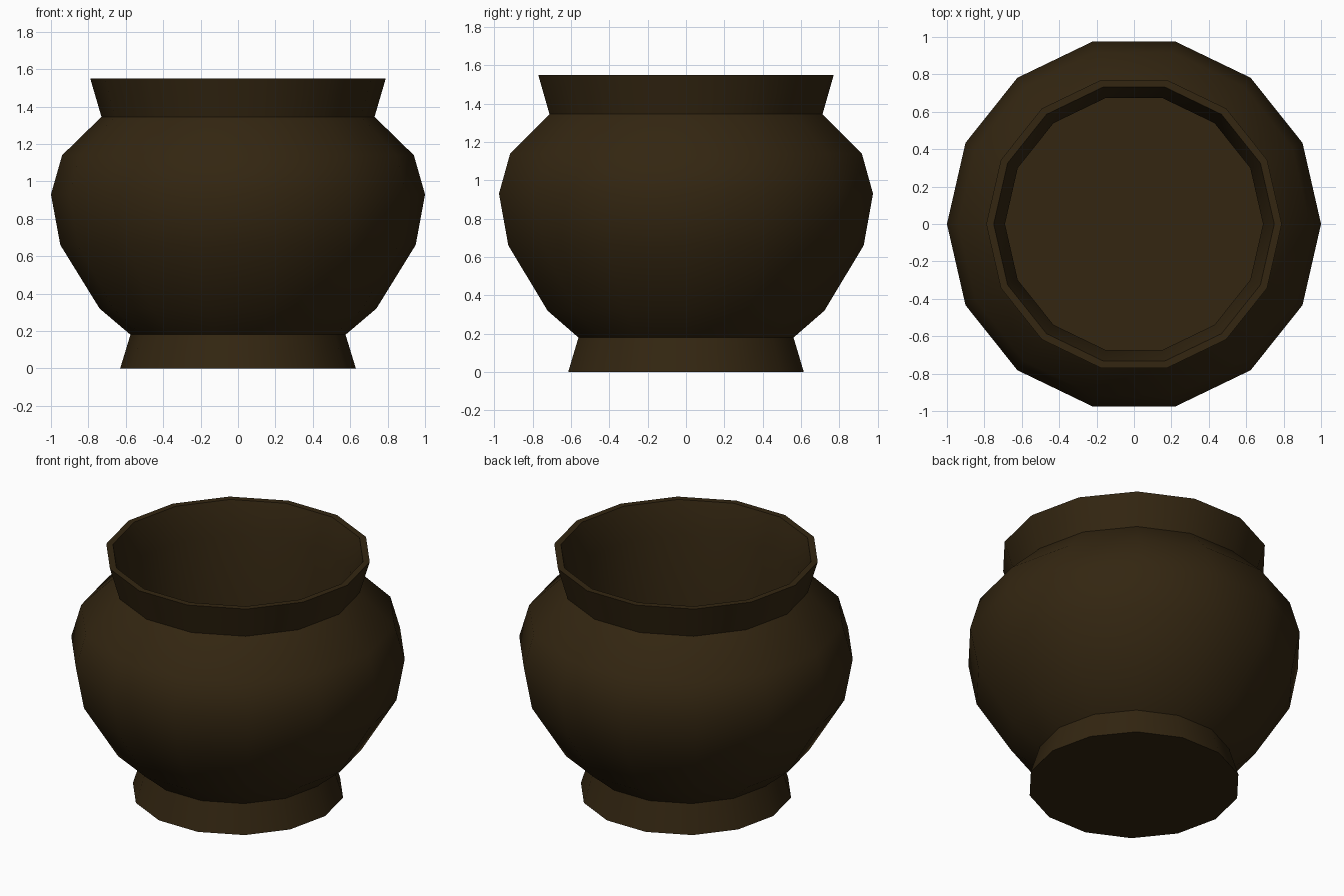
import bpy, bmesh, math

if "Cube" in bpy.data.objects:
    bpy.data.objects.remove(bpy.data.objects["Cube"])

SIDES = 14

# Profile (radius, height): foot, belly, neck, flared rim, inner wall, inner floor
PROFILE = [(0.63, 0.0), (0.575, 0.18), (0.74, 0.32), (0.95, 0.66), (1.0, 0.93),
           (0.94, 1.14), (0.73, 1.345), (0.79, 1.55), (0.75, 1.55),
           (0.69, 1.345), (0.69, 0.40)]


def lathe(name, profile, sides, material):
    bm = bmesh.new()
    rings = []
    for r, z in profile:
        rings.append([bm.verts.new((r * math.cos(2 * math.pi * i / sides),
                                    r * math.sin(2 * math.pi * i / sides), z))
                      for i in range(sides)])
    for a, b in zip(rings, rings[1:]):
        for i in range(sides):
            j = (i + 1) % sides
            bm.faces.new((a[i], a[j], b[j], b[i]))
    # Base underside and inner floor
    bm.faces.new(rings[0][::-1])
    bm.faces.new(rings[-1])
    bmesh.ops.recalc_face_normals(bm, faces=bm.faces[:])
    mesh = bpy.data.meshes.new(name)
    bm.to_mesh(mesh)
    bm.free()
    mesh.materials.append(material)
    obj = bpy.data.objects.new(name, mesh)
    bpy.context.collection.objects.link(obj)
    return obj


# Dark brown clay
clay = bpy.data.materials.new("dark_brown_clay")
clay.diffuse_color = (0.033, 0.019, 0.0055, 1.0)
clay.use_nodes = True
clay.node_tree.nodes["Principled BSDF"].inputs["Base Color"].default_value = clay.diffuse_color

# Pot, smooth around its sides with sharp foot, neck and rim
pot = lathe("pot", PROFILE, SIDES, clay)
bpy.context.view_layer.objects.active = pot
pot.select_set(True)
bpy.ops.object.shade_smooth_by_angle(angle=math.radians(35))
